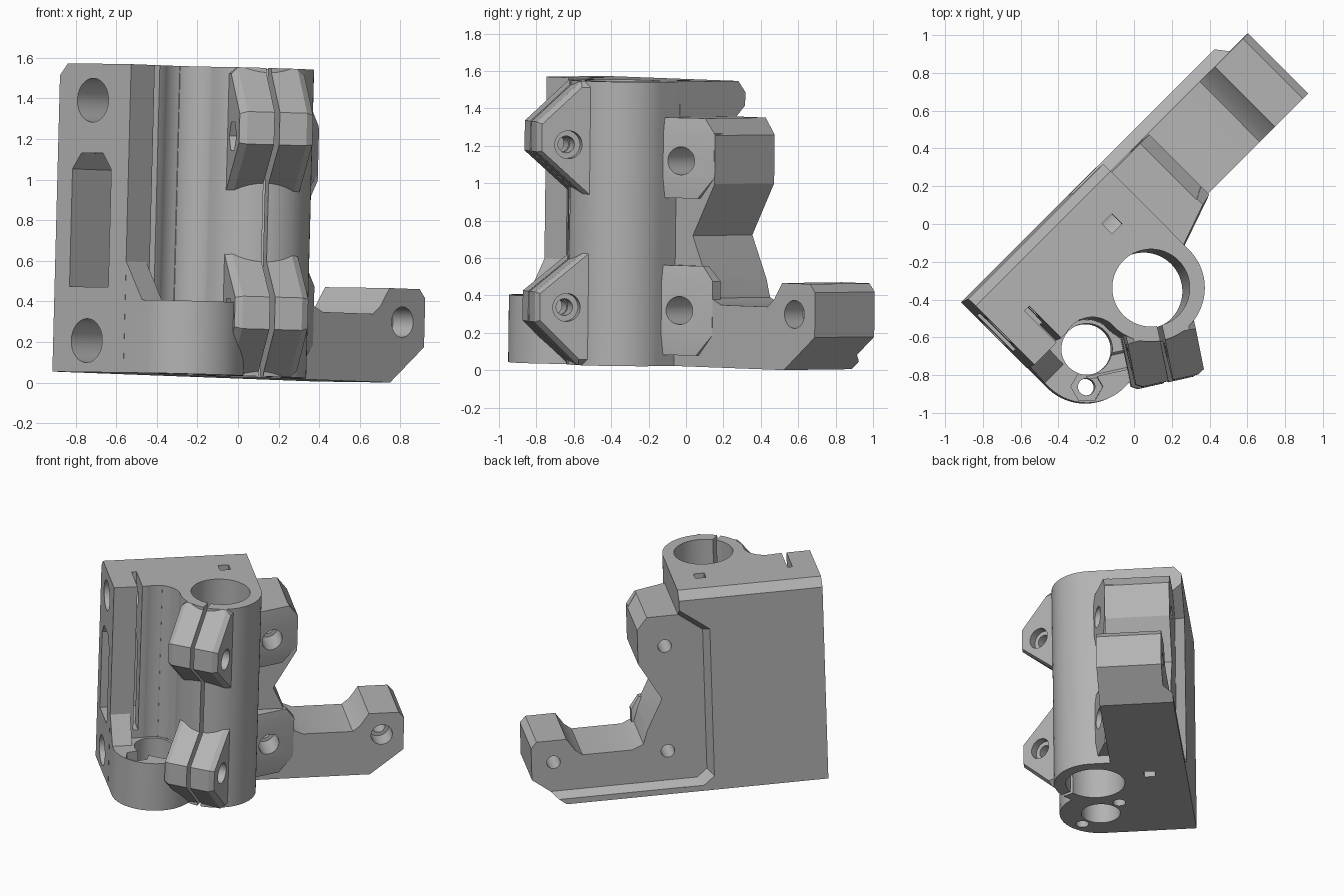
import bpy, bmesh
from math import radians, cos, sin, pi
from mathutils import Matrix, Vector

cube = bpy.data.objects.get("Cube")
if cube:
    bpy.data.objects.remove(cube, do_unlink=True)

HEIGHT = 1.52
TUBE = (-0.216, -0.288)      # bearing tube axis
NUT = (-0.654, -0.288)       # lead screw nut axis
EAR_FRAME = Matrix.Translation((*TUBE, 0)) @ Matrix.Rotation(radians(-122.3), 4, 'Z')

grey = bpy.data.materials.new("grey plastic")
grey.use_nodes = True
grey.diffuse_color = (0.45, 0.45, 0.45, 1)
grey.node_tree.nodes["Principled BSDF"].inputs["Base Color"].default_value = (0.45, 0.45, 0.45, 1)


def circle(c, r, n=64, turn=0.0):
    return [(c[0] + r * cos(turn + 2 * pi * i / n), c[1] + r * sin(turn + 2 * pi * i / n)) for i in range(n)]


def rect(a0, a1, b0, b1):
    return [(a0, b0), (a1, b0), (a1, b1), (a0, b1)]


def loft(name, profile, axis, sections, frame=Matrix()):
    """Stack scaled copies of a profile along an axis; sections are (position, scale)."""
    place = {'x': lambda a, b, t: (t, a, b), 'y': lambda a, b, t: (a, t, b), 'z': lambda a, b, t: (a, b, t)}[axis]
    mid = [(min(p[i] for p in profile) + max(p[i] for p in profile)) / 2 for i in (0, 1)]
    bm = bmesh.new()
    rings = [[bm.verts.new(place(mid[0] + (a - mid[0]) * s, mid[1] + (b - mid[1]) * s, t)) for a, b in profile]
             for t, s in sections]
    n = len(profile)
    for low, high in zip(rings, rings[1:]):
        for i in range(n):
            bm.faces.new((low[i], low[(i + 1) % n], high[(i + 1) % n], high[i]))
    bm.faces.new(rings[0][::-1])
    bm.faces.new(rings[-1])
    bmesh.ops.recalc_face_normals(bm, faces=bm.faces)
    bm.transform(frame)
    mesh = bpy.data.meshes.new(name)
    bm.to_mesh(mesh)
    bm.free()
    mesh.materials.append(grey)
    obj = bpy.data.objects.new(name, mesh)
    bpy.context.scene.collection.objects.link(obj)
    return obj


def prism(name, profile, axis, lo, hi, frame=Matrix()):
    return loft(name, profile, axis, [(lo, 1), (hi, 1)], frame)


# Main block with a chamfered top back edge
body = prism("carriage_end_body", [(0.354, 0), (0.354, 1.46), (0.3, HEIGHT), (-0.14, HEIGHT), (-0.14, 0)], 'x', -0.94, 0.07)


def combine(part, mode):
    mod = body.modifiers.new(mode, 'BOOLEAN')
    mod.operation, mod.solver, mod.object = mode, 'EXACT', part
    bpy.context.view_layer.update()
    mesh = bpy.data.meshes.new_from_object(body.evaluated_get(bpy.context.evaluated_depsgraph_get()))
    body.modifiers.clear()
    body.data = mesh
    bpy.data.objects.remove(part, do_unlink=True)


def add(*args):
    combine(prism(*args), 'UNION')


def cut(*args):
    combine(prism(*args), 'DIFFERENCE')


# Filling between block and tube, hollowed by the lead screw channel
add("tube_web", rect(-0.6, 0.069, -0.288, 0.0), 'z', 0, HEIGHT)
cut("screw_channel", circle(NUT, 0.155), 'z', -0.1, 1.7)
add("bearing_tube", circle(TUBE, 0.285, 96), 'z', 0, HEIGHT)

# Nut flange with its gusset
add("nut_flange", circle(NUT, 0.285, 96), 'z', 0, 0.36)
add("flange_web", rect(-0.939, -0.3, -0.288, 0.0), 'z', 0, 0.36)
add("flange_gusset", [(-0.27, 0.34), (-0.12, 0.58), (-0.12, 0.34)], 'x', -0.939, -0.8)

# Motor arm with its two front bosses
arm = [(0, 0), (0.9, 0), (1.13, 0.18), (1.13, 0.42), (1.09, 0.465), (0.88, 0.465), (0.82, 0.375), (0.77, 0.335),
       (0.42, 0.335), (0.34, 0.37), (0.31, 0.47), (0.2, 0.7), (0.36, 0.98), (0.36, 1.24), (0.29, 1.33), (0, 1.33)]
add("motor_arm", arm, 'y', -0.16, 0.353)
for lo, hi in ((0.06, 0.54), (0.9, 1.33)):
    wedge = [(-0.05, -0.3), (0.07, -0.26), (0.355, -0.161), (0.355, -0.1), (-0.05, -0.1)]
    boss = loft("motor_boss", wedge, 'z', [(lo, 0.5), (lo + 0.11, 1), (hi - 0.08, 1), (hi, 0.7)])
    combine(boss, 'UNION')

# Clamp ears on the tube
for ear in ([(0.1, 0.86), (0.18, 0.86), (0.5, 1.14), (0.5, 1.3), (0.26, HEIGHT), (0.1, HEIGHT)],
            [(0.1, 0.0), (0.26, 0.0), (0.5, 0.23), (0.5, 0.39), (0.18, 0.65), (0.1, 0.65)]):
    combine(loft("clamp_ear", ear, 'y', [(-0.185, 0.9), (-0.15, 1), (0.15, 1), (0.185, 0.9)], EAR_FRAME), 'UNION')

# Bores, clamp slit and channel slit
cut("bearing_bore", circle(TUBE, 0.205, 96), 'z', -0.1, 1.7)
cut("clamp_slit", rect(0, 0.7, -0.013, 0.013), 'z', -0.1, 1.7, EAR_FRAME)
cut("nut_bore", circle(NUT, 0.135), 'z', -0.1, 0.5)
cut("channel_slit", rect(-0.775, -0.74, -0.4, 0.1), 'z', 0.42, 1.7)
for side in (-1, 1):
    c = (NUT[0] + side * 0.141, NUT[1] + side * 0.141)
    cut("flange_hole", circle(c, 0.045, 24), 'z', -0.1, 0.365)
    if side < 0:
        cut("flange_nut_trap", circle(c, 0.085, 6, pi / 12), 'z', 0.27, 0.5)

# Clamp bolts: round recess on one side, hex recess on the other
for z in (0.31, 1.18):
    cut("clamp_bolt_hole", circle((0.335, z), 0.045, 24), 'y', -0.4, 0.4, EAR_FRAME)
    cut("clamp_bolt_head", circle((0.335, z), 0.075, 32), 'y', 0.13, 0.4, EAR_FRAME)
    cut("clamp_nut_trap", circle((0.335, z), 0.08, 6), 'y', -0.4, -0.13, EAR_FRAME)

# Rod sockets, belt slot and small top and bottom windows
for z in (0.155, 1.34):
    cut("rod_socket", circle((0.12, z), 0.108), 'x', -1.1, -0.03)
cut("belt_slot", [(-0.02, 0.42), (0.25, 0.42), (0.25, 1.0), (0.19, 1.08), (0.04, 1.08), (-0.02, 1.0)], 'x', -1.1, -0.1)
for lo, hi in ((-0.1, 0.15), (1.34, 1.7)):
    cut("rod_window", rect(-0.16, -0.085, 0.06, 0.135), 'z', lo, hi)

# Shallow recess behind the arm, then the motor screw holes
recess = [(-0.1, 0.14), (-0.03, 0.08), (1.3, 0.08), (1.3, 1.4), (0.16, 1.4), (-0.1, 1.2)]
combine(loft("motor_recess", recess, 'y', [(0.29, 1), (0.4, 1.1)]), 'DIFFERENCE')
for x, z in ((0.17, 0.3), (0.17, 1.1), (0.975, 0.3)):
    cut("motor_screw_hole", circle((x, z), 0.048, 24), 'y', -0.5, 0.5)
    cut("motor_screw_head", circle((x, z), 0.075, 32), 'y', -0.5, -0.02)

# Stand the part with its slight lean, shade smooth with sharp edges kept
lean = Vector((0, 0, 1)).rotation_difference(Vector((0.0257, 0.012, 1)))
body.matrix_world = Matrix.Translation((0, 0, 0.026)) @ lean.to_matrix().to_4x4() @ Matrix.Rotation(radians(45), 4, 'Z')
bpy.context.view_layer.objects.active = body
body.select_set(True)
bpy.ops.object.shade_smooth_by_angle(angle=radians(25))
